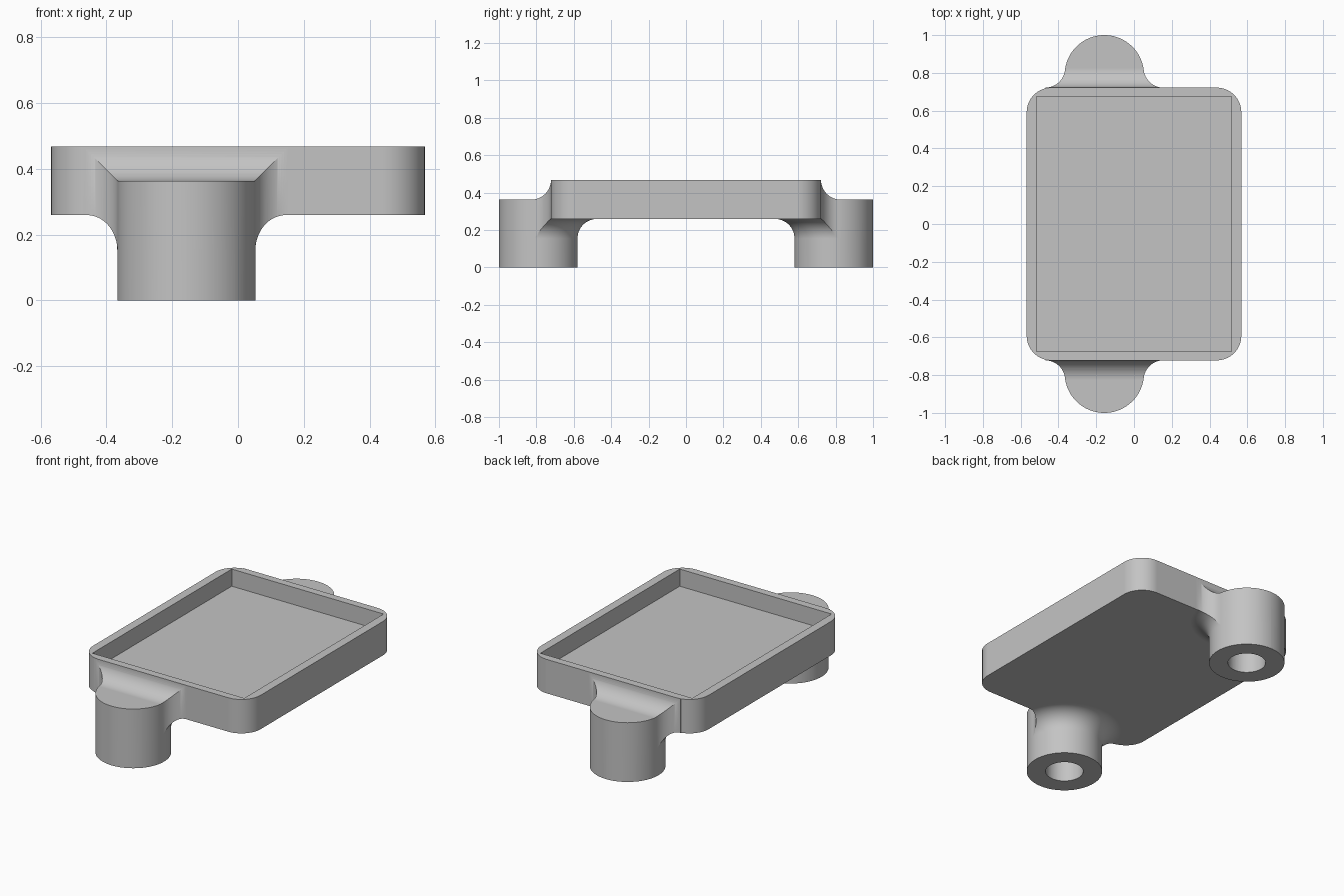
import bpy, bmesh, math
from mathutils import Vector

cube = bpy.data.objects.get("Cube")
if cube:
    bpy.data.objects.remove(cube, do_unlink=True)

grey = bpy.data.materials.new("light grey")
grey.use_nodes = True
colour = (0.55, 0.55, 0.55, 1)
grey.diffuse_color = colour
grey.node_tree.nodes["Principled BSDF"].inputs["Base Color"].default_value = colour

# Main sizes
HX, HY = 0.568, 0.722            # tray half width and half length
BASE, TOP = 0.26, 0.468          # tray underside and rim
FLOOR = 0.363                    # pocket floor and post top
CORNER, FILLET = 0.13, 0.105
PX, PY, PR = -0.157, 0.79, 0.21  # post centre and radius


def arc(cx, cy, r, a0, a1, n=20):
    return [(cx + r * math.cos(a0 + (a1 - a0) * i / n),
             cy + r * math.sin(a0 + (a1 - a0) * i / n)) for i in range(n + 1)]


def finish(name, bm):
    bmesh.ops.remove_doubles(bm, verts=bm.verts, dist=1e-6)
    bmesh.ops.recalc_face_normals(bm, faces=bm.faces)
    mesh = bpy.data.meshes.new(name)
    bm.to_mesh(mesh)
    bm.free()
    mesh.materials.append(grey)
    obj = bpy.data.objects.new(name, mesh)
    bpy.context.collection.objects.link(obj)
    return obj


def prism(name, pts, lo, hi, place):
    """Extrude an outline from lo to hi; place maps (u, v, w) to x, y, z."""
    bm = bmesh.new()
    face = bm.faces.new([bm.verts.new(place(u, v, lo)) for u, v in pts])
    out = bmesh.ops.extrude_face_region(bm, geom=[face])
    step = Vector(place(0, 0, hi)) - Vector(place(0, 0, lo))
    bmesh.ops.translate(bm, vec=step,
                        verts=[v for v in out["geom"] if isinstance(v, bmesh.types.BMVert)])
    return finish(name, bm)


def lathe(name, profile, cx, cy, n=96):
    bm = bmesh.new()
    verts = [bm.verts.new((r, 0, z)) for r, z in profile]
    edges = [bm.edges.new(pair) for pair in zip(verts, verts[1:])]
    bmesh.ops.spin(bm, geom=verts + edges, axis=(0, 0, 1), cent=(0, 0, 0),
                   angle=2 * math.pi, steps=n, use_merge=True)
    bmesh.ops.translate(bm, verts=bm.verts, vec=(cx, cy, 0))
    return finish(name, bm)


def combine(target, other, operation):
    mod = target.modifiers.new("combine", "BOOLEAN")
    mod.operation, mod.solver, mod.object = operation, "EXACT", other
    bpy.context.view_layer.objects.active = target
    bpy.ops.object.modifier_apply(modifier=mod.name)
    bpy.data.objects.remove(other, do_unlink=True)


def upright(u, v, w):
    return (u, v, w)


# Tray plate with rounded corners
outline = []
for k, (sx, sy) in enumerate([(1, 1), (-1, 1), (-1, -1), (1, -1)]):
    outline += arc(sx * (HX - CORNER), sy * (HY - CORNER), CORNER,
                   k * math.pi / 2, (k + 1) * math.pi / 2)
tray = prism("tray", outline, BASE, TOP, upright)


def make_post(name, side):
    # Post flaring into the tray underside
    flare = arc(PR + FILLET, BASE - FILLET, FILLET, math.pi, math.pi / 2)
    profile = [(0, 0), (PR, 0)] + flare + [(0.335, 0.262), (0.335, 0.5), (0, 0.5)]
    post = lathe(name, profile, PX, side * PY)

    # Plan outline: round post blended into the end wall
    fy = HY + FILLET
    fx = math.sqrt((PR + FILLET) ** 2 - (fy - PY) ** 2)
    tilt = math.atan2(fy - PY, fx)
    right = arc(fx, fy, FILLET, -math.pi / 2, -math.pi + tilt)
    cap = arc(0, PY, PR, tilt, math.pi - tilt, 48)
    left = [(-x, y) for x, y in reversed(right)]
    plan = [(fx, 0.4)] + right + cap[1:-1] + left + [(-fx, 0.4)]
    plan = [(PX + x, side * y) for x, y in plan]
    combine(post, prism("plan_limit", plan, -0.1, 0.6, upright), "INTERSECT")

    # Side outline: flat post top sweeping up to the rim
    sweep = arc(fy, FLOOR + FILLET, FILLET, -math.pi / 2, -math.pi)
    section = [(1.1, -0.1), (1.1, FLOOR)] + sweep + [(0.7, 0.45), (0.3, 0.45), (0.3, -0.1)]
    limit = prism("top_limit", section, -0.7, 0.5,
                  lambda u, v, w: (w, side * u, v))
    combine(post, limit, "INTERSECT")
    return post


for label, side in (("front_post", -1), ("back_post", 1)):
    combine(tray, make_post(label, side), "UNION")

# Rectangular pocket
px, py = 0.515, 0.675
pocket = prism("pocket", [(px, py), (-px, py), (-px, -py), (px, -py)], FLOOR, 0.6, upright)
combine(tray, pocket, "DIFFERENCE")

# Blind screw holes in the posts
for side in (-1, 1):
    hole = lathe("hole", [(0, -0.1), (0.105, -0.1), (0.105, 0.26), (0, 0.26)],
                 PX, side * PY, 64)
    combine(tray, hole, "DIFFERENCE")

# Smooth curves, crisp edges, flat panels
tray.name = "tray_with_posts"
bpy.ops.object.select_all(action="DESELECT")
tray.select_set(True)
bpy.context.view_layer.objects.active = tray
bpy.ops.object.shade_smooth_by_angle(angle=math.radians(25))
weighted = tray.modifiers.new("flat_panels", "WEIGHTED_NORMAL")
weighted.keep_sharp = True
